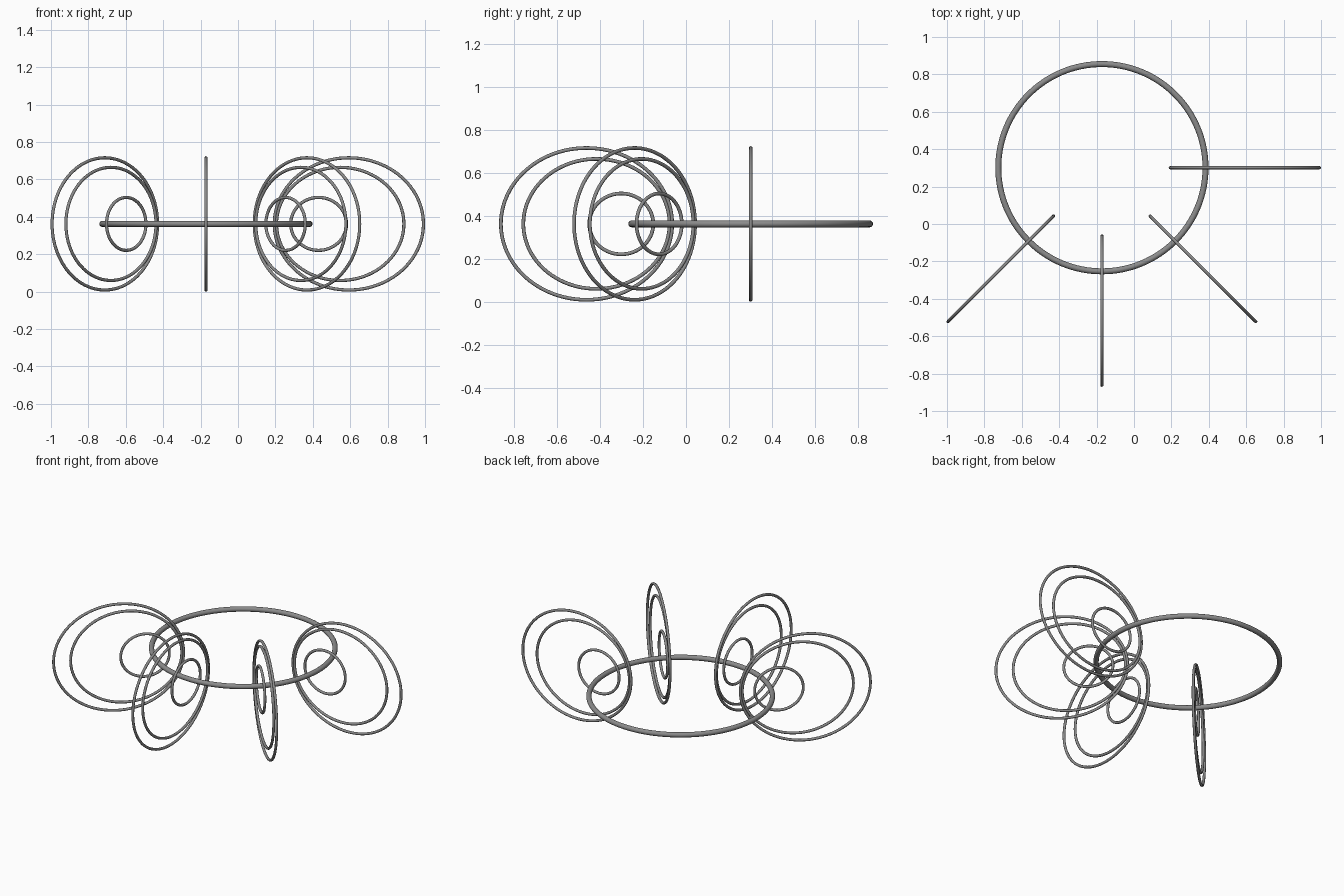
import bpy, math
from mathutils import Matrix, Vector

if "Cube" in bpy.data.objects:
    bpy.data.objects.remove(bpy.data.objects["Cube"])

CENTRE = Vector((-0.1716, 0.301, 0.362))

# Dark grey metal shared by all rings
DARK = bpy.data.materials.new("dark_metal")
DARK.diffuse_color = (0.26, 0.26, 0.26, 1)
DARK.use_nodes = True
DARK.node_tree.nodes["Principled BSDF"].inputs["Base Color"].default_value = DARK.diffuse_color


def ring(name, rx, rz, tube, matrix, segs=96, sides=12):
    """Elliptical ring of even round tube, lying in the local XZ plane."""
    verts, faces = [], []
    for i in range(segs):
        a = 2 * math.pi * i / segs
        n = Vector((math.cos(a) * rz, 0, math.sin(a) * rx)).normalized()
        p = Vector((math.cos(a) * rx, 0, math.sin(a) * rz))
        for j in range(sides):
            b = 2 * math.pi * j / sides
            verts.append(matrix @ (p + n * tube * math.cos(b)
                                   + Vector((0, tube * math.sin(b), 0))))
            k, m = (i + 1) % segs, (j + 1) % sides
            faces.append((i * sides + j, i * sides + m,
                          k * sides + m, k * sides + j))
    mesh = bpy.data.meshes.new(name)
    mesh.from_pydata(verts, [], faces)
    mesh.shade_smooth()
    mesh.materials.append(DARK)
    obj = bpy.data.objects.new(name, mesh)
    bpy.context.collection.objects.link(obj)


# Large horizontal carrier ring
ring("main_ring", 0.554, 0.554, 0.016,
     Matrix.Translation(CENTRE) @ Matrix.Rotation(math.pi / 2, 4, 'X'), 128, 16)

# Hanging rings: (name, inner reach, outer reach, half height)
TUBE = 0.0085
SET = [("outer_loop", 0.357, 1.1716, 0.362),
       ("middle_loop", 0.369, 1.067, 0.311),
       ("small_loop", 0.445, 0.760, 0.150)]

# Four upright sets spread radially around the carrier
for n, deg in enumerate((0, -45, -90, -135), 1):
    turn = Matrix.Translation(CENTRE) @ Matrix.Rotation(math.radians(deg), 4, 'Z')
    for name, near, far, half in SET:
        place = turn @ Matrix.Translation(((near + far) / 2, 0, 0))
        ring(f"{name}_{n}", (far - near) / 2 - TUBE, half - TUBE, TUBE, place)
